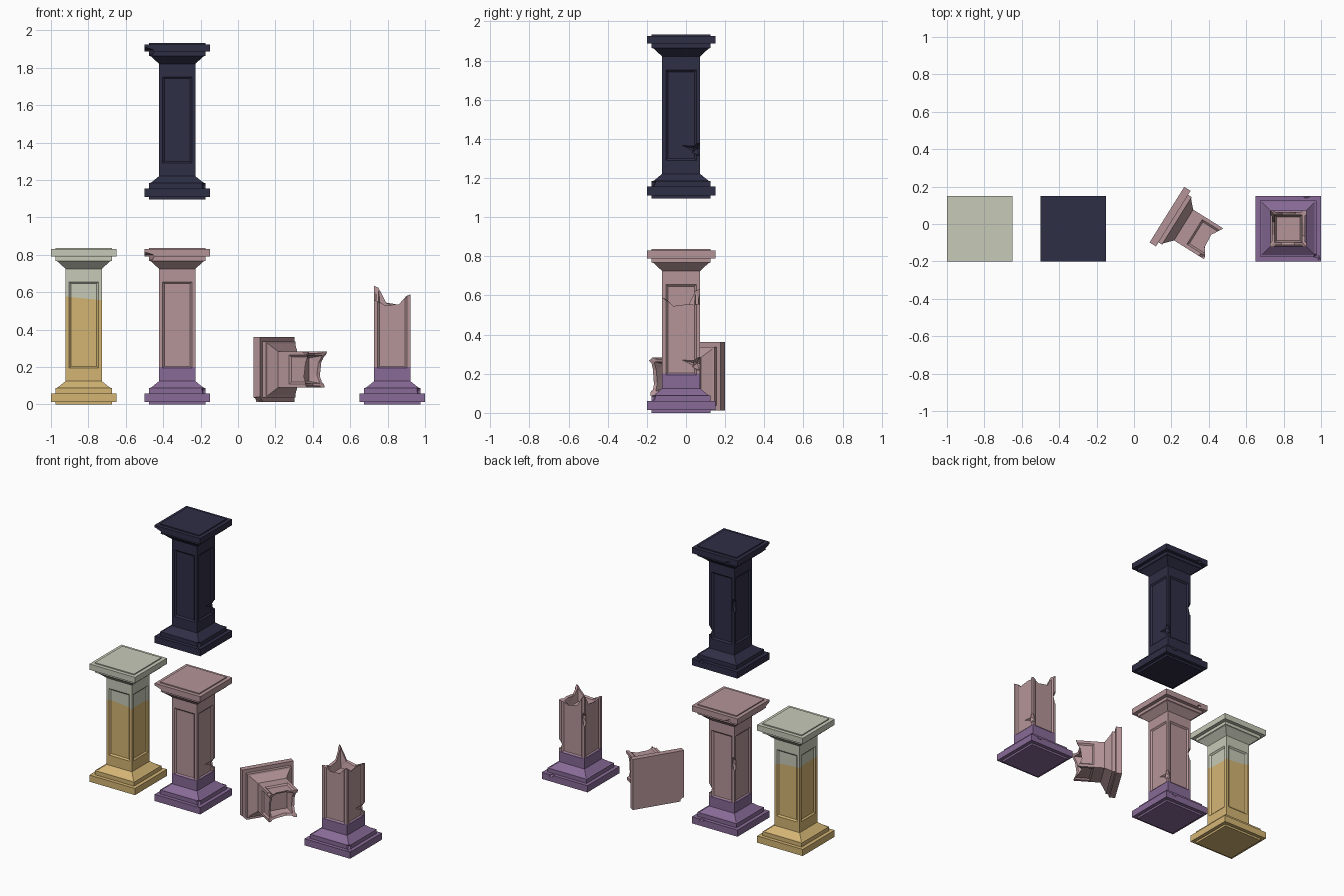
import bpy, bmesh
from math import radians
from mathutils import Matrix, Vector, Euler

cube = bpy.data.objects.get("Cube")
if cube:
    bpy.data.objects.remove(cube)


def material(name, rgb):
    lin = [((c / 255 + 0.055) / 1.055) ** 2.4 for c in rgb] + [1]
    m = bpy.data.materials.new(name)
    m.use_nodes = True
    m.diffuse_color = lin
    bsdf = next(n for n in m.node_tree.nodes if n.type == 'BSDF_PRINCIPLED')
    bsdf.inputs["Base Color"].default_value = lin
    return m


pale = material("pale stone", (199, 202, 184))
gold = material("gold sand", (212, 181, 116))
pink = material("dusty pink stone", (181, 149, 152))
purple = material("purple stone", (136, 106, 151))
dark = material("dark navy stone", (47, 46, 70))

# Half width and height of each square ring, bottom to top
PROFILE = [(.15, 0), (.15, .014), (.175, .014), (.175, .06), (.15, .06), (.15, .088),
           (.14, .09), (.097, .125), (.097, .175), (.097, .675), (.097, .725), (.14, .765),
           (.15, .768), (.15, .79), (.175, .79), (.175, .83), (.15, .83), (.15, .837)]
CORNERS = [(-1, -1), (1, -1), (1, 1), (-1, 1)]


def link(name, bm):
    mesh = bpy.data.meshes.new(name)
    bmesh.ops.recalc_face_normals(bm, faces=bm.faces)
    bm.to_mesh(mesh)
    bm.free()
    ob = bpy.data.objects.new(name, mesh)
    bpy.context.collection.objects.link(ob)
    return ob


def loft(bm, rings):
    """Skin a stack of closed rings and cap both ends; returns side faces by level."""
    rings = [[bm.verts.new(p) for p in ring] for ring in rings]
    levels = []
    for a, b in zip(rings, rings[1:]):
        n = len(a)
        levels.append([bm.faces.new((a[i], a[(i + 1) % n], b[(i + 1) % n], b[i])) for i in range(n)])
    bm.faces.new(rings[0][::-1])
    bm.faces.new(rings[-1])
    return levels


def column(name, profile, split=None):
    bm = bmesh.new()
    levels = loft(bm, [[(x * r, y * r, z) for x, y in CORNERS] for r, z in profile])
    bmesh.ops.recalc_face_normals(bm, faces=bm.faces)
    # Recessed panel on each side of the shaft
    shaft = next(l for l in levels if abs(l[0].calc_center_median().z - .425) < .01)
    bmesh.ops.inset_individual(bm, faces=shaft, thickness=.027)
    bmesh.ops.inset_individual(bm, faces=shaft, thickness=.014, depth=-.009)
    # Edge loop where the colour changes
    if split:
        bmesh.ops.bisect_plane(bm, geom=bm.verts[:] + bm.edges[:] + bm.faces[:],
                               plane_co=split[0], plane_no=split[1])
    return link(name, bm)


def chip(loc, size, rot=(20, 35, 15)):
    """Faceted lump for knocking out a notch."""
    bm = bmesh.new()
    bmesh.ops.create_icosphere(bm, subdivisions=1, radius=1)
    m = Matrix.LocRotScale(Vector(loc), Euler([radians(a) for a in rot]), Vector(size))
    bmesh.ops.transform(bm, matrix=m, verts=bm.verts)
    return link("chip_cutter", bm)


def crack():
    """Thin spike running across a side face."""
    bm = bmesh.new()
    bmesh.ops.create_cone(bm, cap_ends=True, segments=4, radius1=.024, radius2=0, depth=.12)
    m = Matrix.Translation((.1, .005, .27)) @ Matrix.Rotation(radians(76), 4, 'X')
    bmesh.ops.transform(bm, matrix=m, verts=bm.verts)
    return link("crack_cutter", bm)


def fracture(heights, floor, far):
    """Block with a ragged face and a raised core, leaving a hollow broken rim."""
    path = []
    for (x, y), (u, v) in zip(CORNERS, CORNERS[1:] + CORNERS[:1]):
        path += [(x + (u - x) * t, y + (v - y) * t) for t in (0, .27, .7)]
    lean = .25 * (floor - heights[1])
    rings = [[(x * .22, y * .22, far) for x, y in path]]
    for r, drop in ((.22, 0), (.098, 0), (.074, lean)):
        rings.append([(x * r, y * r, h + drop) for (x, y), h in zip(path, heights)])
    rings.append([(x * .062, y * .062, floor) for x, y in path])
    bm = bmesh.new()
    loft(bm, rings)
    bmesh.ops.triangulate(bm, faces=bm.faces)
    return link("fracture_cutter", bm)


def carve(ob, cutters):
    for c in cutters:
        c.hide_render = True
        mod = ob.modifiers.new("carve", 'BOOLEAN')
        mod.operation, mod.solver, mod.object = 'DIFFERENCE', 'EXACT', c
    bpy.context.view_layer.update()
    carved = bpy.data.meshes.new_from_object(ob.evaluated_get(bpy.context.evaluated_depsgraph_get()))
    ob.modifiers.clear()
    ob.data = carved
    for c in cutters:
        bpy.data.objects.remove(c)


def paint(ob, mats, split=None):
    ob.data.materials.clear()
    for m in mats:
        ob.data.materials.append(m)
    for p in ob.data.polygons:
        p.use_smooth = False
        p.material_index = int(bool(split) and (p.center - Vector(split[0])).dot(Vector(split[1])) > 0)


def shaft_and_base_chips():
    return [chip((.105, .085, .25), (.035, .035, .04)), crack(),
            chip((-.105, .1, .46), (.025, .035, .06), (10, 15, 40)),
            chip((.155, -.155, .08), (.028, .028, .03)),
            chip((.1, .18, .06), (.035, .018, .016))]


def cap_chips():
    return [chip((-.18, -.18, .785), (.075, .05, .032), (0, 0, 20)),
            chip((-.1, .18, .79), (.03, .015, .02))]


PURPLE_LINE = ((0, 0, .2), (0, 0, 1))
SAND_LINE = ((0, 0, .565), (.1, .03, 1))

# Sandy column, undamaged
sand = column("sand_column", PROFILE, SAND_LINE)
paint(sand, [gold, pale], SAND_LINE)
sand.location = (-.825, -.025, 0)

# Chipped standing column and the dark one above it
for name, z, split, mats in (("pink_column", 0, PURPLE_LINE, [purple, pink]),
                             ("dark_column", 1.096, None, [dark])):
    ob = column(name, PROFILE, split)
    carve(ob, shaft_and_base_chips() + cap_chips())
    paint(ob, mats, split)
    ob.location = (-.325, -.025, z)

# Broken stump with a tall splinter at the back
stump = column("broken_stump", PROFILE, PURPLE_LINE)
rim = [.56, .535, .54, .59, .55, .56, .555, .535, .55, .635, .555, .545]
carve(stump, shaft_and_base_chips() + [fracture(rim, .49, 1.2)])
paint(stump, [purple, pink], PURPLE_LINE)
stump.location = (.825, -.025, 0)

# Fallen capital lying on its side, with one slab corner snapped off
fallen = column("fallen_capital", PROFILE[:-2])
rim = [.545, .56, .55, .53, .56, .565, .535, .56, .57, .55, .575, .56]
carve(fallen, [fracture(rim, .63, -.3),
               chip((-.19, -.19, .81), (.055, .055, .08), (0, 0, 45)),
               chip((.1, -.1, .55), (.02, .03, .025))])
paint(fallen, [pink])
axis = Vector((-.85, .53, 0)).normalized()
up = Vector((0, 0, 1))
turn = Matrix((up, axis.cross(up), axis)).transposed().to_4x4()
fallen.matrix_world = Matrix.Translation(Vector((.176, .05, .187)) - axis * .83) @ turn
